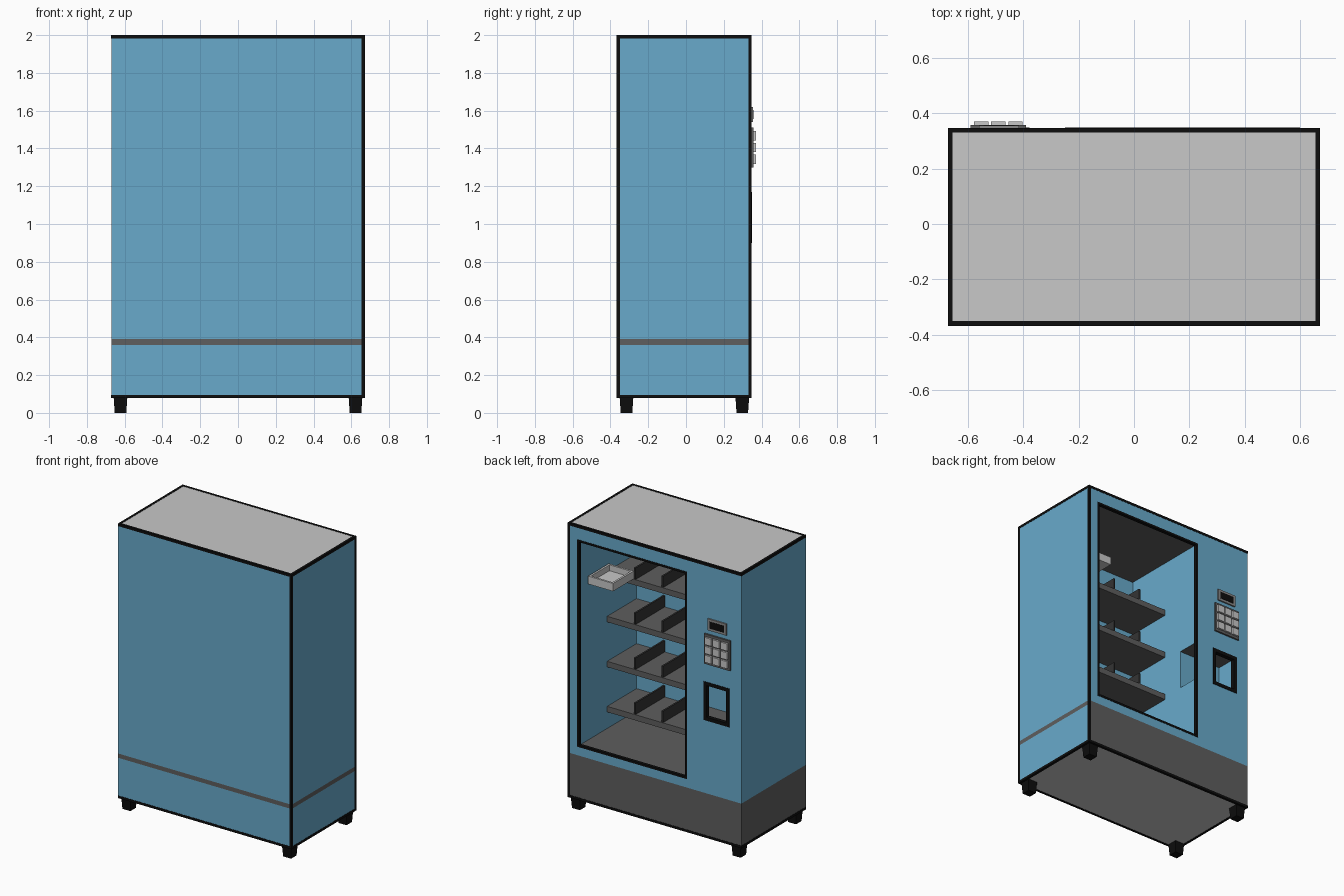
import bpy, bmesh
from mathutils import Vector

old = bpy.data.objects.get("Cube")
if old:
    bpy.data.objects.remove(old)


def material(name, r, g, b):
    m = bpy.data.materials.new(name)
    m.use_nodes = True
    m.diffuse_color = (r, g, b, 1)
    m.node_tree.nodes["Principled BSDF"].inputs["Base Color"].default_value = (r, g, b, 1)
    return m


BLUE = material("cabinet blue", 0.138, 0.402, 0.597)
DARK = material("dark grey", 0.112, 0.112, 0.112)
LIGHT = material("light grey", 0.578, 0.578, 0.578)
BLACK = material("trim black", 0.004, 0.004, 0.004)
CHARCOAL = material("divider charcoal", 0.034, 0.034, 0.034)
GREY = material("bezel grey", 0.25, 0.25, 0.25)


def box(name, xs, ys, zs, mat, taper=1.0):
    """Box between two corners; taper scales its lower end."""
    lo, hi = Vector((xs[0], ys[0], zs[0])), Vector((xs[1], ys[1], zs[1]))
    mid, size = (lo + hi) / 2, hi - lo
    bm = bmesh.new()
    bmesh.ops.create_cube(bm, size=1)
    for v in bm.verts:
        k = taper if v.co.z < 0 else 1
        v.co = Vector((v.co.x * k * size.x, v.co.y * k * size.y, v.co.z * size.z))
    me = bpy.data.meshes.new(name)
    bm.to_mesh(me)
    bm.free()
    me.materials.append(mat)
    ob = bpy.data.objects.new(name, me)
    ob.location = mid
    bpy.context.collection.objects.link(ob)
    return ob


def frame(name, xs, zs, ys, t, mat):
    """Four bars just inside a rectangular opening."""
    for i, x in enumerate((xs[0], xs[1] - t)):
        box(f"{name}_side_{i}", (x, x + t), ys, zs, mat)
    for i, z in enumerate((zs[0], zs[1] - t)):
        box(f"{name}_rail_{i}", (xs[0] + t, xs[1] - t), ys, (z, z + t), mat)


# Main dimensions
X, Y0, Y1, Z0, Z1 = 0.671, -0.366, 0.346, 0.08, 1.998
WIN_X, WIN_Z, BACK = (-0.25, 0.6), (0.45, 1.9), -0.31
SLOT_X, SLOT_Z, CHUTE_Y = (-0.578, -0.378), (0.9, 1.17), 0.17

# Cabinet, hollowed by the display cavity, the chute and the pickup slot
cabinet = box("cabinet", (-X, X), (Y0, Y1), (Z0, Z1), BLUE)
cutters = [
    box("cavity_cutter", WIN_X, (BACK, 0.5), WIN_Z, BLUE),
    box("chute_cutter", (SLOT_X[0], -0.2), (CHUTE_Y, 0.32), SLOT_Z, BLUE),
    box("slot_cutter", SLOT_X, (0.25, 0.5), SLOT_Z, BLUE),
]
for c in cutters:
    mod = cabinet.modifiers.new(c.name, "BOOLEAN")
    mod.operation, mod.solver, mod.object = "DIFFERENCE", "EXACT", c
bpy.context.view_layer.update()
result = bpy.data.meshes.new_from_object(cabinet.evaluated_get(bpy.context.evaluated_depsgraph_get()))
cabinet.modifiers.clear()
cabinet.data = result
for c in cutters:
    bpy.data.objects.remove(c)
result.materials.clear()
for m in (BLUE, DARK, LIGHT):
    result.materials.append(m)

# Cabinet colours: grey base on two sides, a stripe on the others
STRIPE = (0.36, 0.39)
bm = bmesh.new()
bm.from_mesh(result)
for z in STRIPE:
    bmesh.ops.bisect_plane(bm, geom=bm.verts[:] + bm.edges[:] + bm.faces[:],
                           plane_co=(0, 0, z - cabinet.location.z), plane_no=(0, 0, 1))
bm.normal_update()
for f in bm.faces:
    z, n = f.calc_center_median().z + cabinet.location.z, f.normal
    f.material_index = 0
    if abs(n.z) > 0.5:
        f.material_index = 1 if 0.1 < z < 1.95 else 2
    elif z < STRIPE[1] and (z > STRIPE[0] or n.y > 0.5 or n.x < -0.5):
        f.material_index = 1
bm.to_mesh(result)
bm.free()

# Black edge trim, around top and bottom and on the two left corners
T, E = 0.016, 0.0015
for level, z in (("bottom", (Z0 - E, Z0 + T)), ("top", (Z1 - T, Z1 + E))):
    for i, y in enumerate(((Y0 - E, Y0 + T), (Y1 - T, Y1 + E))):
        box(f"{level}_trim_long_{i}", (-X - E, X + E), y, z, BLACK)
    for i, x in enumerate(((-X - E, -X + T), (X - T, X + E))):
        box(f"{level}_trim_short_{i}", x, (Y0 + T, Y1 - T), z, BLACK)
for i, y in enumerate(((Y0 - E, Y0 + T), (Y1 - T, Y1 + E))):
    box(f"corner_trim_{i}", (X - T, X + E), y, (Z0 + T, Z1 - T), BLACK)

# Feet
for sx in (-1, 1):
    for y in (-0.315, 0.298):
        x = sx * 0.622
        box("foot", (x - 0.036, x + 0.036), (y - 0.036, y + 0.036), (0, Z0), BLACK, 0.85)

# Opening frames
frame("window_frame", WIN_X, WIN_Z, (Y1 - 0.02, Y1 + 0.002), 0.015, BLACK)
frame("slot_frame", SLOT_X, SLOT_Z, (Y1 - 0.026, Y1 + 0.003), 0.024, BLACK)

# Shelves with dividers
bay = (WIN_X[1] - WIN_X[0]) / 4
for i in range(4):
    top = 0.605 + i * 0.315
    box(f"shelf_{i}", WIN_X, (BACK, 0.015), (top - 0.04, top), DARK)
    for j in range(1, 4):
        x = WIN_X[0] + j * bay
        box(f"divider_{i}_{j}", (x - 0.006, x + 0.006), (BACK, 0.012), (top, top + 0.08), CHARCOAL)

# Pulled-out tray on the top shelf
TX, TY, TZ, W = (0.397, 0.59), (0.01, 0.24), (1.55, 1.605), 0.014
box("tray_floor", TX, TY, (TZ[0], TZ[0] + W), LIGHT)
for i, x in enumerate((TX[0], TX[1] - W)):
    box(f"tray_side_{i}", (x, x + W), TY, TZ, LIGHT)
for i, y in enumerate((TY[0], TY[1] - W)):
    box(f"tray_end_{i}", (TX[0] + W, TX[1] - W), (y, y + W), TZ, LIGHT)

# Keypad and small screen
box("keypad_base", (-0.59, -0.39), (Y1, 0.358), (1.3, 1.51), DARK)
for col in range(3):
    for row in range(3):
        x, z = -0.578 + col * 0.062, 1.318 + row * 0.062
        box(f"key_{col}_{row}", (x, x + 0.052), (0.358, 0.371), (z, z + 0.05), LIGHT)
box("screen_bezel", (-0.56, -0.415), (Y1, 0.356), (1.54, 1.62), GREY)
box("screen", (-0.543, -0.432), (0.356, 0.358), (1.556, 1.604), BLACK)
